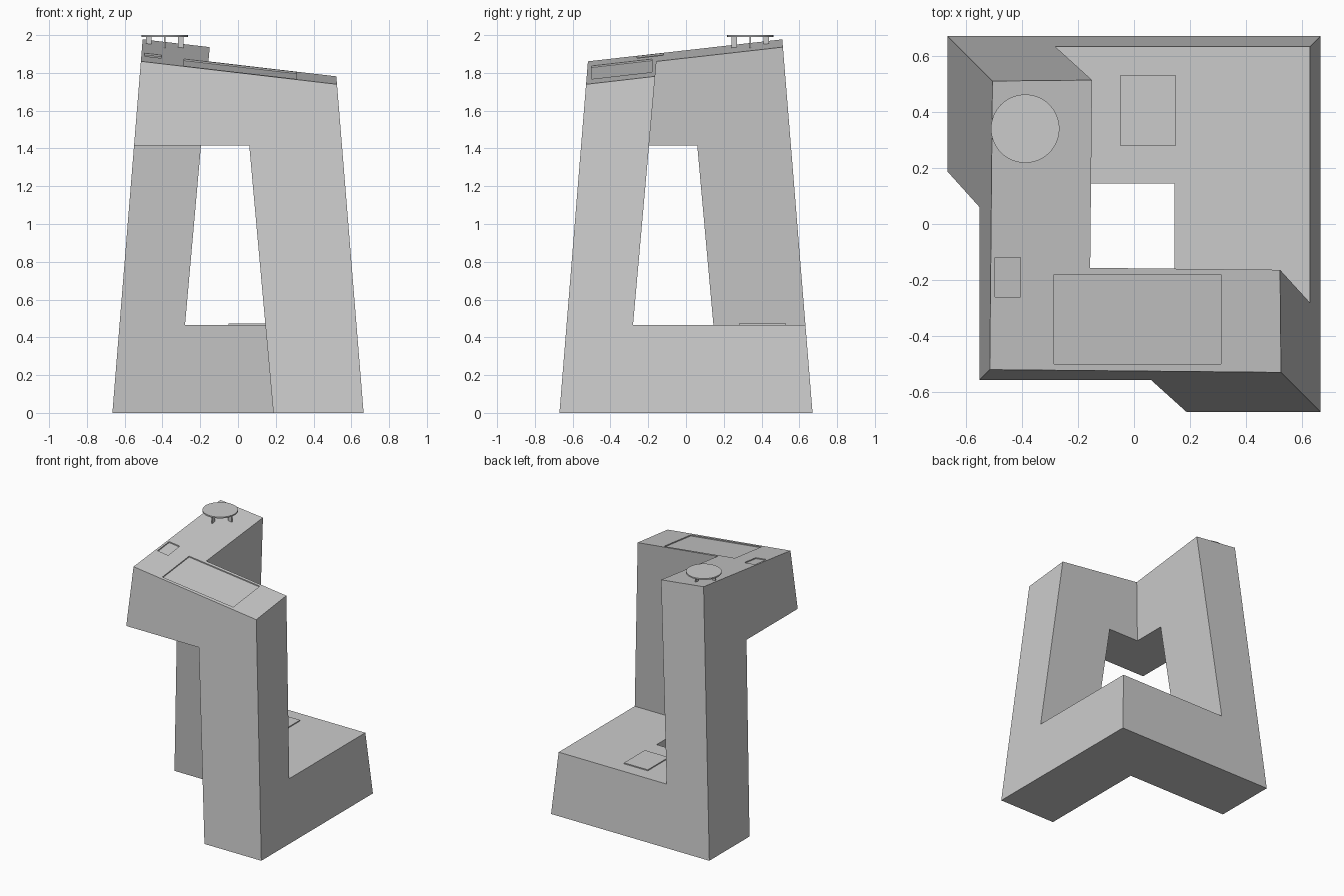
import bpy, bmesh, math
from mathutils import Vector

if "Cube" in bpy.data.objects:
    bpy.data.objects.remove(bpy.data.objects["Cube"])

LEAN = 0.081                                   # inward lean of the outer walls
ROOF_N = Vector((0.116, -0.114, 1)).normalized()
ROOF_P = Vector((-0.515, -0.53, 1.86))


def roof(x, y):
    return 1.86 - 0.116 * (x + 0.515) + 0.114 * (y + 0.53)


def add(name, bm):
    bmesh.ops.recalc_face_normals(bm, faces=bm.faces)
    me = bpy.data.meshes.new(name)
    bm.to_mesh(me)
    bm.free()
    ob = bpy.data.objects.new(name, me)
    bpy.context.collection.objects.link(ob)
    return ob


def hexa(lower, upper):
    """Six-sided block from four lower and four upper corners."""
    bm = bmesh.new()
    a = [bm.verts.new(p) for p in lower]
    b = [bm.verts.new(p) for p in upper]
    bm.faces.new(a[::-1])
    bm.faces.new(b)
    for i in range(4):
        j = (i + 1) % 4
        bm.faces.new((a[i], a[j], b[j], b[i]))
    return bm


def rect(x0, x1, y0, y1, z):
    """Rectangle corners; z is a height or a function of x, y."""
    h = z if callable(z) else lambda x, y: z
    return [(x, y, h(x, y)) for x, y in ((x0, y0), (x1, y0), (x1, y1), (x0, y1))]


def cut(target, bm):
    tool = add("cutter", bm)
    tool.hide_render = True
    m = target.modifiers.new("cut", 'BOOLEAN')
    m.operation, m.solver, m.object = 'DIFFERENCE', 'EXACT', tool
    bpy.context.view_layer.objects.active = target
    bpy.ops.object.modifier_apply(modifier=m.name)
    bpy.data.objects.remove(tool)


# Tapered outer volume with a sloping roof
t = LEAN * 2.3
bm = hexa(rect(-0.665, 0.665, -0.67, 0.67, 0),
          rect(-0.665 + t, 0.665 - t, -0.67 + t, 0.67 - t, 2.3))
bmesh.ops.bisect_plane(bm, geom=bm.verts[:] + bm.edges[:] + bm.faces[:],
                       plane_co=ROOF_P, plane_no=ROOF_N, clear_outer=True)
bmesh.ops.holes_fill(bm, edges=[e for e in bm.edges if e.is_boundary])
building = add("building_loop", bm)


# Void under the overhang (front left) and void above the base (back right)
def low(z):
    return 0.187 - 0.09 * z


def high(z):
    return -0.322 + 0.089 * z


cut(building, hexa(rect(-2, low(-0.2), -2, low(-0.2), -0.2),
                   rect(-2, low(1.415), -2, low(1.415), 1.415)))
cut(building, hexa(rect(high(0.465), 2, high(0.465), 2, 0.465),
                   rect(high(2.5), 2, high(2.5), 2, 2.5)))

# Shallow recesses in the roof
for x0, x1, y0, y1 in ((-0.285, 0.31, -0.5, -0.18), (-0.495, -0.405, -0.26, -0.12)):
    cut(building, hexa(rect(x0, x1, y0, y1, lambda x, y: roof(x, y) - 0.008),
                       rect(x0, x1, y0, y1, lambda x, y: roof(x, y) + 0.1)))

# Low slab on the base roof
add("base_roof_slab", hexa(rect(-0.05, 0.15, 0.28, 0.53, 0.462),
                           rect(-0.05, 0.15, 0.28, 0.53, 0.473)))

# Helicopter landing disc on four thin radial legs
CX, CY = -0.388, 0.34
bpy.ops.mesh.primitive_cylinder_add(vertices=64, radius=0.122, depth=0.01,
                                    location=(CX, CY, 1.995))
disc = bpy.context.object
disc.name = "landing_disc"
bpy.ops.object.shade_smooth_by_angle(angle=math.radians(30))
for i in range(4):
    a = i * math.pi / 2
    x, y = CX + 0.085 * math.cos(a), CY + 0.085 * math.sin(a)
    wx, wy = (0.015, 0.004) if i % 2 == 0 else (0.004, 0.015)
    add("landing_leg", hexa(
        rect(x - wx, x + wx, y - wy, y + wy, lambda x, y: roof(x, y) - 0.005),
        rect(x - wx, x + wx, y - wy, y + wy, 1.992)))
